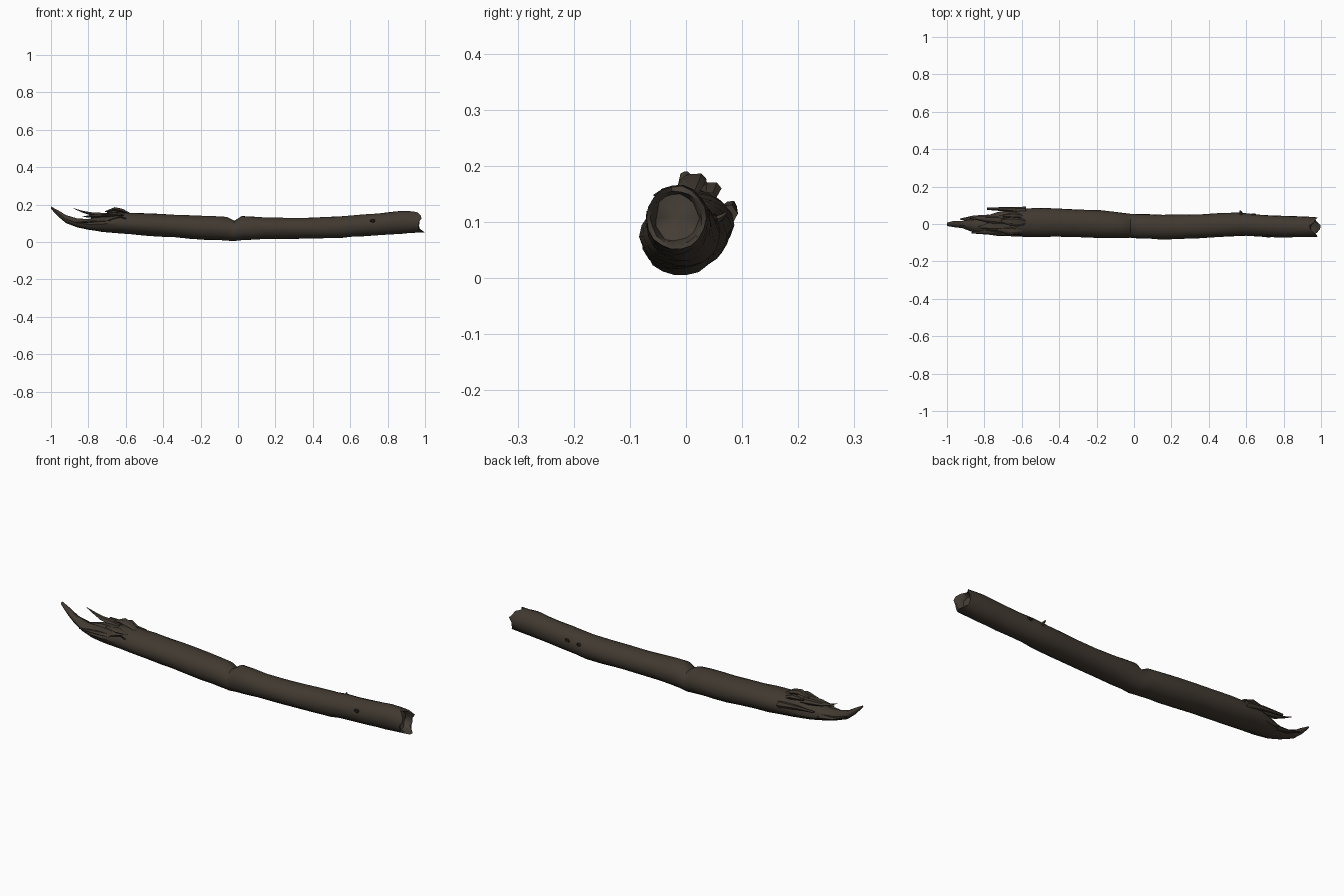
import bpy, bmesh, math, random
from mathutils import Vector

random.seed(4)
cube = bpy.data.objects.get("Cube")
if cube:
    bpy.data.objects.remove(cube, do_unlink=True)


def material(name, rgb):
    m = bpy.data.materials.new(name)
    m.use_nodes = True
    m.diffuse_color = (*rgb, 1)
    m.node_tree.nodes["Principled BSDF"].inputs["Base Color"].default_value = (*rgb, 1)
    return m


bark = material("dark bark", (0.052, 0.041, 0.030))
wood = material("broken wood", (0.058, 0.047, 0.036))
shade = material("bark crack", (0.018, 0.014, 0.010))
SIDES = 18


def finish(name, bm, mats, angle=40):
    bmesh.ops.recalc_face_normals(bm, faces=bm.faces)
    mesh = bpy.data.meshes.new(name)
    bm.to_mesh(mesh)
    bm.free()
    for m in mats:
        mesh.materials.append(m)
    obj = bpy.data.objects.new(name, mesh)
    bpy.context.collection.objects.link(obj)
    bpy.ops.object.select_all(action='DESELECT')
    obj.select_set(True)
    bpy.context.view_layer.objects.active = obj
    bpy.ops.object.shade_smooth_by_angle(angle=math.radians(angle))
    return obj


def bridge(bm, a, b, mat=0):
    n = len(a)
    for i in range(n):
        j = (i + 1) % n
        bm.faces.new((a[i], a[j], b[j], b[i])).material_index = mat


# Log: stations are x, front y, back y, bottom z, top z
stations = [
    (-1.0, -.010, .008, .178, .190), (-.96, -.016, .016, .135, .168),
    (-.92, -.022, .018, .102, .143), (-.86, -.042, .024, .080, .125),
    (-.80, -.050, .040, .066, .122), (-.73, -.060, .060, .056, .138),
    (-.64, -.066, .080, .046, .158), (-.50, -.070, .085, .035, .154),
    (-.34, -.068, .080, .024, .146), (-.18, -.074, .072, .012, .140),
    (-.06, -.076, .060, .008, .135), (-.02, -.073, .054, .004, .114),
    (.02, -.078, .054, .008, .139), (.15, -.082, .050, .016, .131),
    (.35, -.076, .052, .018, .130), (.55, -.066, .060, .020, .138),
    (.60, -.064, .056, .027, .142), (.75, -.070, .046, .036, .153),
    (.87, -.071, .041, .043, .166), (.97, -.070, .036, .050, .164)]

bm = bmesh.new()
rings = []


def add_ring(s, rough, shrink=1.0, jag=0.0):
    x, y0, y1, z0, z1 = s
    ring = []
    for i in range(SIDES):
        a = math.tau * i / SIDES
        r = shrink * (1 + random.uniform(-rough, rough))
        slant = jag * (math.sin(a * 3) - 1.2 * math.sin(a) + random.uniform(-.5, .5))
        ring.append(bm.verts.new((
            min(x + slant, 1.0),
            (y0 + y1) / 2 + (y1 - y0) / 2 * r * math.cos(a),
            (z0 + z1) / 2 + (z1 - z0) / 2 * r * math.sin(a))))
    return ring


for k, s in enumerate(stations):
    last = k == len(stations) - 1
    if k and s[0] - stations[k - 1][0] > .09:
        mid = [(p + q) / 2 for p, q in zip(s, stations[k - 1])]
        rings.append(add_ring(mid, .03))
    rings.append(add_ring(s, .08 if s[0] < -.7 else .025, 1, .013 if last else 0))
for a, b in zip(rings, rings[1:]):
    bridge(bm, a, b)
bm.faces.new(rings[0])

# Hollow, broken right end
end = stations[-1]
lip = add_ring((end[0] - .004, *end[1:]), .05, .86, .010)
floor = add_ring((end[0] - .035, *end[1:]), .08, .72, .006)
bridge(bm, rings[-1], lip, 1)
bridge(bm, lip, floor, 1)
centre = bm.verts.new((.925, -.015, .11))
for i in range(SIDES):
    bm.faces.new((floor[i], floor[(i + 1) % SIDES], centre)).material_index = 1
finish("log", bm, [bark, wood])


# Splinters: tapering, flattened strips of torn bark
def splinter(name, points, radii, flat=.5, sides=6, mat=bark):
    bm = bmesh.new()
    pts = [Vector(p) for p in points]
    loops = []
    for k, p in enumerate(pts):
        along = (pts[min(k + 1, len(pts) - 1)] - pts[max(k - 1, 0)]).normalized()
        up = Vector((0, 0, 1)) if abs(along.z) < .9 else Vector((1, 0, 0))
        u = along.cross(up).normalized()
        v = u.cross(along)
        loops.append([bm.verts.new(
            p + radii[k] * random.uniform(.85, 1.15)
            * (u * math.cos(math.tau * i / sides) + v * flat * math.sin(math.tau * i / sides)))
            for i in range(sides)])
    for a, b in zip(loops, loops[1:]):
        bridge(bm, a, b)
    bm.faces.new(loops[0])
    bm.faces.new(loops[-1])
    return finish(name, bm, [mat], 30)


splinter("back_splinter", [(-.58, .072, .115), (-.68, .080, .128), (-.785, .082, .132)],
         [.02, .012, .006], .9)
splinter("upper_splinter", [(-.68, .02, .142), (-.79, .026, .152), (-.84, .03, .165), (-.88, .03, .181)],
         [.03, .016, .009, .002])
splinter("front_splinter", [(-.68, -.035, .115), (-.80, -.042, .108), (-.87, -.047, .106)],
         [.025, .014, .003])
splinter("middle_splinter", [(-.66, -.01, .138), (-.76, -.012, .140), (-.83, -.018, .135)],
         [.032, .022, .004])
splinter("tongue_side_splinter", [(-.78, .02, .09), (-.86, .03, .10), (-.93, .026, .125)],
         [.03, .015, .003])

# Raised torn bark around the break
splinter("bark_curl", [(-.58, .01, .152), (-.62, .012, .168), (-.66, .014, .176), (-.71, .018, .162)],
         [.012, .024, .026, .008], .45)
splinter("bark_curl_back", [(-.60, .042, .145), (-.64, .046, .160), (-.70, .045, .158)],
         [.012, .018, .006], .7)
splinter("bark_curl_front", [(-.60, -.035, .142), (-.66, -.034, .148), (-.73, -.03, .145)],
         [.010, .022, .006], .5)

# Twig stub on the back
splinter("twig_stub", [(.57, .045, .10), (.572, .062, .108), (.568, .072, .116)],
         [.012, .007, .003], .9)

# Knots and thin bark cracks
splinter("front_knot", [(.72, -.062, .112), (.72, -.071, .113)], [.016, .010], .6, 8, shade)
splinter("back_knot", [(.64, .048, .105), (.64, .056, .106)], [.016, .011], .6, 8, shade)
splinter("break_crack", [(-.60, -.058, .125), (-.63, -.052, .134), (-.69, -.056, .118)],
         [.004, .005, .002], .8, 5, shade)
